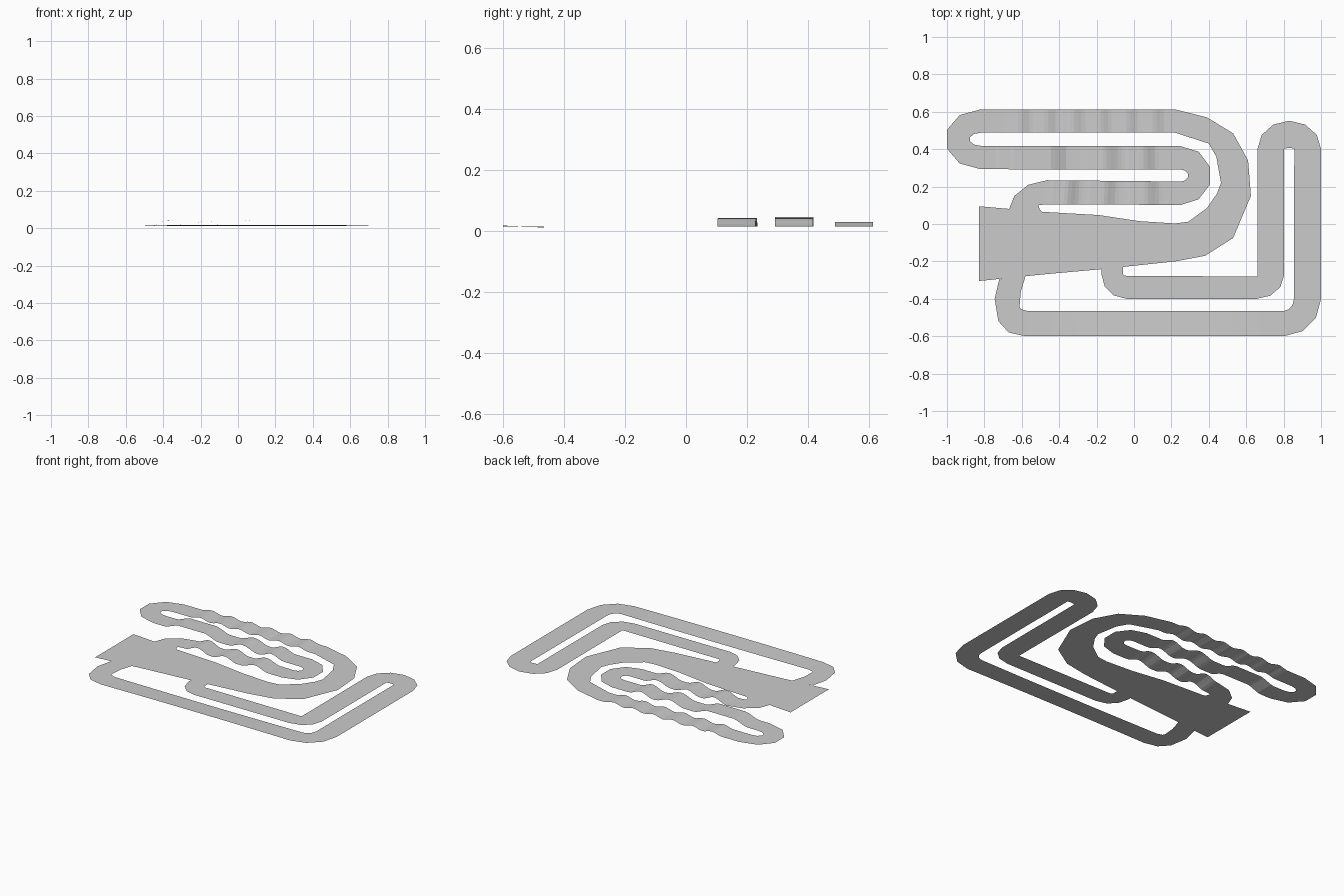
import bpy, bmesh
from math import radians, cos, sin, pi, ceil

if "Cube" in bpy.data.objects:
    bpy.data.objects.remove(bpy.data.objects["Cube"])

BASE = 0.014


def turn(c, outer, inner, a0, a1, n):
    """(left, right) edge pairs round a bend; radii are (rx, ry)."""
    out = []
    for i in range(n + 1):
        a = radians(a0 + (a1 - a0) * i / n)
        o = (c[0] + outer[0] * cos(a), c[1] + outer[1] * sin(a))
        k = (c[0] + inner[0] * cos(a), c[1] + inner[1] * sin(a))
        out.append((k, o) if a1 > a0 else (o, k))
    return out


def lerp(p, q, t):
    return (p[0] + (q[0] - p[0]) * t, p[1] + (q[1] - p[1]) * t)


def hump(x, centre, half, h):
    d = abs(x - centre) / half
    return h * 0.5 * (1 + cos(pi * d)) if d < 1 else 0


def flat(x, y):
    return BASE


def camber(x, y):
    # the long front straight tilts slightly about its middle
    if y < -0.44 and -0.6 < x < 0.8:
        return BASE - 0.05 * (y + 0.53) * (1 - ((x - 0.1) / 0.7) ** 2)
    return BASE


def jumps(x, y):
    z = BASE
    if y > 0.45:                                   # whoops row
        if -0.69 < x < 0.17:
            z += 0.0075 * (1 - cos(2 * pi * (x + 0.69) / 0.1433))
    elif y > 0.26:                                 # table-top and two jumps
        z += 0.031 * max(0, min(1, (x + 0.73) / 0.08, (-0.36 - x) / 0.08))
        z += hump(x, -0.17, 0.11, 0.029) + hump(x, 0.04, 0.09, 0.027)
    else:                                          # three jumps
        z += (hump(x, -0.37, 0.09, 0.029) + hump(x, -0.17, 0.09, 0.026)
              + hump(x, 0.05, 0.1, 0.027))
    return z


def ribbon(name, pairs, height=flat, step=9):
    rows = [pairs[0]]
    for (l0, r0), (l1, r1) in zip(pairs, pairs[1:]):
        d = max(abs(l1[0] - l0[0]), abs(l1[1] - l0[1]))
        n = ceil(d / step) if d > 0.3 else 1       # subdivide straights only
        rows += [(lerp(l0, l1, i / n), lerp(r0, r1, i / n)) for i in range(1, n + 1)]
    bm = bmesh.new()
    vs = [[bm.verts.new((p[0], p[1], height(*p))) for p in row] for row in rows]
    for a, b in zip(vs, vs[1:]):
        bm.faces.new((a[0], a[1], b[1], b[0]))
    me = bpy.data.meshes.new(name)
    bm.to_mesh(me)
    bm.free()
    ob = bpy.data.objects.new(name, me)
    bpy.context.collection.objects.link(ob)
    return ob


# Wide start area narrowing into the big sweeping bend
sweep = [((-.83, .095), (-.83, -.305)), ((-.49, .065), (-.49, -.27)),
         ((-.19, .048), (-.19, -.243)), ((.03, .015), (.03, -.22)),
         ((.22, .003), (.22, -.2)), ((.29, .012), (.38, -.17)),
         ((.39, .085), (.53, -.075)), ((.445, .165), (.625, .15)),
         ((.465, .22), (.61, .34)), ((.44, .36), (.53, .485)),
         ((.40, .43), (.39, .57)), ((.22, .488), (.22, .613))]
ribbon("start_area_and_sweep", sweep)

# Jump section: three parallel straights joined by hairpins
jump_track = [sweep[-1]]
jump_track += turn((-.82, .453), (.19, .16), (.06, .035), 90, 270, 5)
jump_track += turn((.25, .259), (.163, .157), (.04, .032), 90, -90, 5)
jump_track += [((-.475, .105), (-.465, .234)), ((-.51, .1), (-.565, .21)),
               ((-.505, .08), (-.64, .15)), ((-.49, .063), (-.668, .079))]
ribbon("jump_track", jump_track, jumps, 0.02)

# Outer loop: front straight, right side hairpin and return
loop = [((-.58, -.279), (-.72, -.294)), ((-.605, -.36), (-.745, -.40)),
        ((-.612, -.44), (-.725, -.52)), ((-.605, -.455), (-.67, -.58)),
        ((-.57, -.465), (-.58, -.60))]
loop += turn((.80, -.40), (.2, .2), (.055, .065), -90, 0, 3)
loop += turn((.83, .40), (.17, .152), (.027, .006), 0, 180, 6)
loop += turn((.655, -.275), (.147, .125), (.006, .006), 0, -90, 3)
loop += turn((-.04, -.265), (.135, .135), (.02, .012), -90, -180, 3)
loop += [((-.175, -.241), (-.06, -.229))]
ribbon("outer_loop", loop, camber, 0.15)
